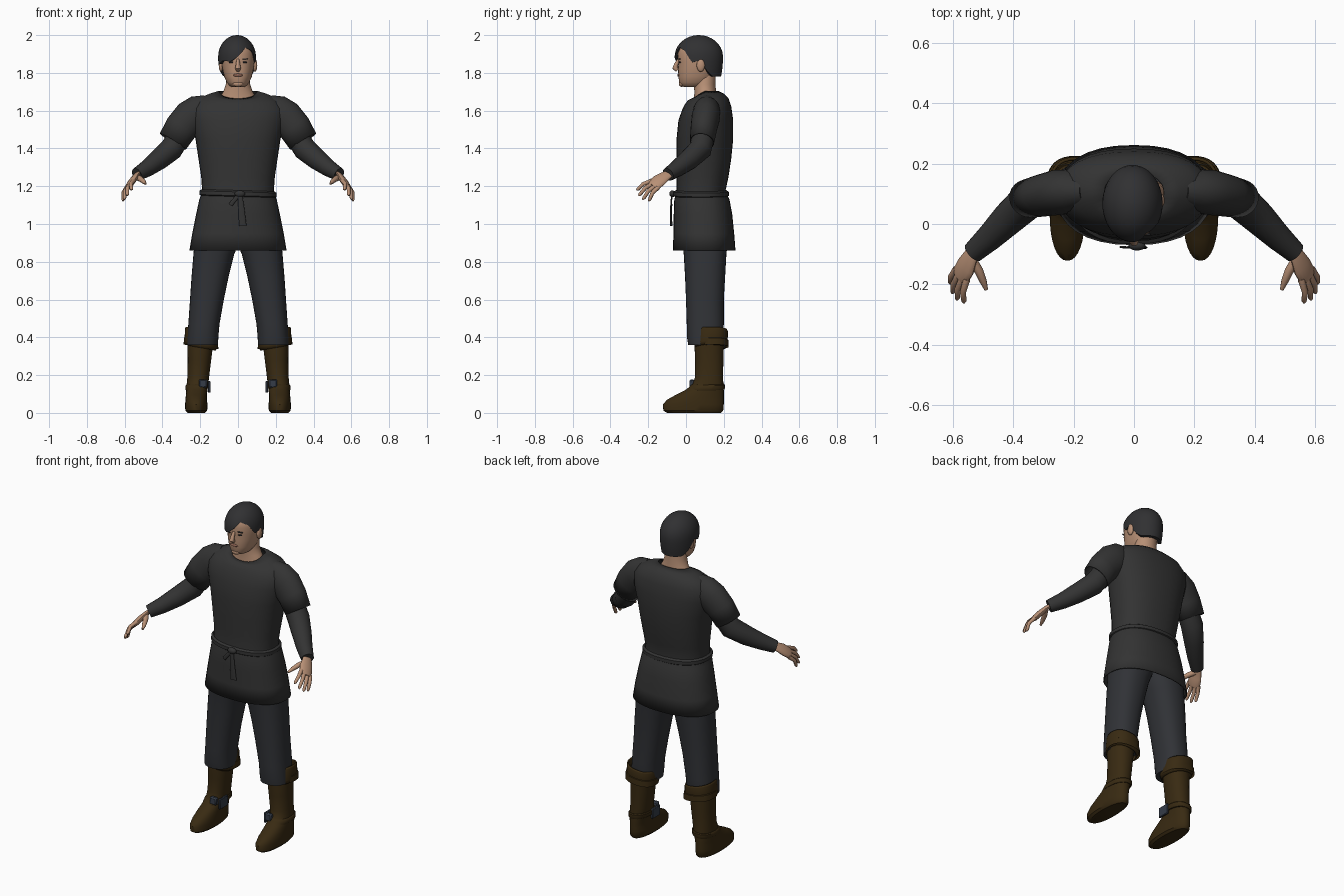
import bpy, bmesh, math
from mathutils import Vector

if "Cube" in bpy.data.objects:
    bpy.data.objects.remove(bpy.data.objects["Cube"], do_unlink=True)


def material(name, rgb):
    m = bpy.data.materials.new(name)
    m.use_nodes = True
    m.diffuse_color = (*rgb, 1)
    m.node_tree.nodes["Principled BSDF"].inputs["Base Color"].default_value = (*rgb, 1)
    return m


CLOTH = material("charcoal cloth", (0.033, 0.033, 0.033))
TROUSER = material("slate trousers", (0.030, 0.032, 0.037))
HAIR = material("black hair", (0.030, 0.030, 0.032))
SKIN = material("tan skin", (0.48, 0.28, 0.18))
LIP = material("lip brown", (0.28, 0.13, 0.09))
LEATHER = material("dark leather", (0.040, 0.023, 0.006))
METAL = material("blue grey buckle", (0.035, 0.045, 0.065))
parts = []


def finish(name, bm, mat, mirror=False, thick=0):
    bmesh.ops.recalc_face_normals(bm, faces=bm.faces[:])
    me = bpy.data.meshes.new(name)
    bm.to_mesh(me)
    bm.free()
    me.materials.append(mat)
    ob = bpy.data.objects.new(name, me)
    bpy.context.collection.objects.link(ob)
    if thick:
        s = ob.modifiers.new("thickness", "SOLIDIFY")
        s.thickness, s.offset = thick, -1
    if mirror:
        ob.modifiers.new("mirror", "MIRROR")
    parts.append(ob)
    return ob


def loft(name, rings, mat, caps=(True, True), **kw):
    """Skin a list of closed point rings."""
    bm = bmesh.new()
    loops = [[bm.verts.new(p) for p in ring] for ring in rings]
    n = len(loops[0])
    for a, b in zip(loops, loops[1:]):
        for i in range(n):
            j = (i + 1) % n
            bm.faces.new((a[i], a[j], b[j], b[i]))
    for on, loop in zip(caps, (loops[0], loops[-1])):
        if on:
            bm.faces.new(loop)
    return finish(name, bm, mat, **kw)


def stack(name, rows, mat, power=2.3, seg=32, tilt_x=0, **kw):
    """Horizontal rings: z, x0, x1, y0, y1 and an optional drop of the front."""
    def bend(v):
        return math.copysign(abs(v) ** (2 / power), v)
    rings = []
    for z, x0, x1, y0, y1, *drop in rows:
        ring = []
        for k in range(seg):
            a = math.tau * k / seg
            c, s = math.cos(a), math.sin(a)
            dz = (drop[0] if drop else 0) * min(0, s) + tilt_x * c
            ring.append(((x0 + x1) / 2 + (x1 - x0) / 2 * bend(c),
                         (y0 + y1) / 2 + (y1 - y0) / 2 * bend(s), z + dz))
        rings.append(ring)
    return loft(name, rings, mat, **kw)


def tube(name, pts, mat, side=(0, 1, 0), flat=1.0, seg=16, **kw):
    """Rings along a path of x, y, z, radius; flat scales across the side axis."""
    ps = [Vector(p[:3]) for p in pts]
    rings = []
    for i, p in enumerate(ps):
        t = (ps[min(i + 1, len(ps) - 1)] - ps[max(i - 1, 0)]).normalized()
        u = Vector(side)
        u = (u - t * u.dot(t)).normalized()
        v = t.cross(u) * flat
        angles = [math.tau * k / seg for k in range(seg)]
        rings.append([p + pts[i][3] * (u * math.cos(a) + v * math.sin(a)) for a in angles])
    return loft(name, rings, mat, **kw)


def blob(name, loc, size, mat, **kw):
    bm = bmesh.new()
    bmesh.ops.create_uvsphere(bm, u_segments=16, v_segments=10, radius=1)
    for v in bm.verts:
        v.co = Vector(loc) + Vector([a * b for a, b in zip(v.co, size)])
    return finish(name, bm, mat, **kw)


def block(name, loc, size, mat, **kw):
    bm = bmesh.new()
    bmesh.ops.create_cube(bm, size=1)
    for v in bm.verts:
        v.co = Vector(loc) + Vector([a * b for a, b in zip(v.co, size)])
    bmesh.ops.bevel(bm, geom=bm.edges[:], offset=min(size) * 0.25, segments=1, affect='EDGES')
    return finish(name, bm, mat, **kw)


# Tunic body and flared skirt
tunic = [(1.705, .10, .035, .17, .04), (1.69, .15, .01, .20, .035), (1.665, .21, -.005, .225, .03),
         (1.62, .25, -.02, .24, .015), (1.55, .25, -.04, .25), (1.45, .225, -.05, .25),
         (1.35, .21, -.05, .24), (1.25, .195, -.05, .225), (1.18, .19, -.05, .21),
         (1.165, .19, -.052, .212), (1.13, .205, -.062, .23), (1.05, .222, -.065, .245),
         (.95, .242, -.066, .255), (.86, .257, -.07, .262)]
stack("tunic", [(z, -x, x, *r) for z, x, *r in tunic], CLOTH, caps=(False, False), thick=.006)

# Belt with knot and hanging ends
stack("belt", [(z, -.19 - g, .19 + g, -.052 - g, .212 + g)
               for z, g in ((1.145, .008), (1.15, .015), (1.17, .015), (1.178, .003))],
      CLOTH, tilt_x=-.006, caps=(False, False))
blob("belt_knot", (.01, -.072, 1.16), (.028, .016, .018), CLOTH)
tube("belt_end_long", [(.01, -.075, 1.16, .012), (.018, -.08, 1.08, .016), (.025, -.078, .99, .02)],
     CLOTH, side=(1, 0, 0), flat=.3)
tube("belt_end_short", [(.01, -.075, 1.16, .01), (-.025, -.078, 1.12, .011), (-.04, -.076, 1.10, .011)],
     CLOTH, side=(1, 0, 0), flat=.35)

# Sleeves and forearms
tube("short_sleeves", [(.15, .11, 1.63, .06), (.20, .11, 1.60, .088), (.25, .105, 1.565, .094),
                       (.30, .095, 1.51, .088), (.345, .085, 1.437, .081)],
     CLOTH, side=(1, 0, .6), flat=.8, seg=24, caps=(True, False), thick=.006, mirror=True)
tube("forearm_sleeves", [(.30, .095, 1.48, .06), (.355, .075, 1.395, .062), (.42, .015, 1.34, .055),
                         (.48, -.045, 1.295, .045), (.535, -.095, 1.262, .036)],
     CLOTH, side=(1, 0, 1), mirror=True)

# Hands
across = Vector((.035, .035, -.035))
tube("palms", [(.52, -.08, 1.272, .026), (.54, -.105, 1.257, .03), (.557, -.14, 1.232, .04),
               (.573, -.168, 1.208, .039), (.578, -.178, 1.20, .032)],
     SKIN, side=across, flat=.42, mirror=True)
tips = [(.565, -.262, 1.18), (.588, -.252, 1.15), (.603, -.23, 1.13), (.61, -.198, 1.122)]
for finger, k, tip in zip(("index", "middle", "ring", "little"), (-.8, -.27, .27, .8), tips):
    root = Vector((.572, -.166, 1.21)) + across * k * .62
    end = Vector(tip)
    mid = root.lerp(end, .5) + Vector((.008, -.004, .008))
    tube(finger + "_fingers", [(*root, .012), (*mid, .0105), (*root.lerp(end, .9), .009), (*end, .004)],
         SKIN, side=across, seg=10, mirror=True)
tube("thumbs", [(.54, -.115, 1.25, .016), (.515, -.155, 1.238, .015), (.50, -.19, 1.225, .012),
                (.49, -.218, 1.213, .006)], SKIN, side=across, seg=10, mirror=True)

# Neck and head
stack("neck", [(1.60, -.11, .11, .04, .16), (1.665, -.10, .10, .042, .16), (1.70, -.078, .078, .045, .16),
               (1.74, -.064, .064, .04, .155), (1.82, -.06, .06, .04, .16)], SKIN, power=2)
head = [(1.724, .03, -.005, .08), (1.732, .045, -.028, .11), (1.75, .06, -.036, .13),
        (1.78, .073, -.04, .15), (1.82, .082, -.042, .17), (1.86, .088, -.040, .18),
        (1.90, .088, -.045, .18), (1.94, .078, -.035, .165), (1.975, .045, .01, .12)]
stack("head", [(z, -x, x, y0, y1) for z, x, y0, y1 in head], SKIN, power=2.2)
tube("nose", [(0, -.038, 1.87, .008), (0, -.052, 1.845, .011), (0, -.058, 1.826, .015),
              (0, -.045, 1.815, .012)], SKIN, side=(1, 0, 0), seg=12)
blob("ears", (.09, .078, 1.84), (.012, .022, .034), SKIN, mirror=True)
blob("chin", (0, -.022, 1.742), (.028, .016, .016), SKIN)
blob("lips", (0, -.039, 1.788), (.026, .007, .008), LIP)
blob("eyes", (.035, -.032, 1.856), (.014, .006, .005), HAIR, mirror=True)
block("eyebrows", (.036, -.034, 1.874), (.036, .009, .007), HAIR, mirror=True)

# Hair cap whose lower edge follows a swept fringe, sideburns and nape
hairline = [(0, 1.865), (25, 1.80), (40, 1.78), (140, 1.78), (155, 1.80), (180, 1.865), (200, 1.845),
            (220, 1.865), (250, 1.86), (272, 1.885), (300, 1.935), (325, 1.915), (343, 1.855), (360, 1.865)]


def hair_edge(deg):
    for (a, za), (b, zb) in zip(hairline, hairline[1:]):
        if a <= deg <= b:
            return za + (zb - za) * (deg - a) / (b - a)


def hair_ring(t, inset=0):
    ring = []
    for k in range(48):
        a = math.tau * k / 48
        low = hair_edge(math.degrees(a))
        z = low + (2.0 - low) * math.sin(t * math.pi / 2)
        h = (z - 1.885) / .115
        r = math.sqrt(max(0, 1 - h * h)) if h > 0 else 1 - .1 * h * h
        r = max(r, .01) - inset
        ring.append((-.005 + .1 * r * math.cos(a), .068 + .128 * r * math.sin(a), z))
    return ring


loft("hair", [hair_ring(0, .15)] + [hair_ring(i / 12) for i in range(13)], HAIR, caps=(False, True))

# Trousers
stack("trouser_legs", [(1.08, -.005, .19, -.03, .19), (.90, -.005, .23, -.02, .22),
                       (.84, .02, .236, -.012, .214), (.72, .05, .246, -.005, .207),
                       (.60, .075, .254, .0, .20), (.47, .098, .263, .004, .20),
                       (.40, .104, .268, .005, .198), (.36, .106, .27, .012, .19)],
      TROUSER, mirror=True)

# Boots: foot and shaft, folded cuff, lower flap
stack("boots", [(0, .175, .268, -.10, .185), (.012, .163, .279, -.12, .197), (.045, .162, .28, -.122, .2),
                (.07, .164, .278, -.10, .2), (.095, .164, .276, -.055, .2), (.12, .162, .274, -.005, .2),
                (.15, .158, .272, .035, .198), (.19, .153, .268, .048, .196), (.28, .142, .266, .048, .198),
                (.36, .132, .268, .045, .2), (.42, .122, .27, .05, .2)], LEATHER, power=2.2, mirror=True)
stack("boot_cuffs", [(.345, .118, .280, .045, .212), (.365, .108, .284, .045, .22),
                     (.43, .110, .280, .05, .222), (.44, .114, .277, .055, .218)],
      LEATHER, tilt_x=.016, caps=(False, False), thick=.008, mirror=True)
stack("cuff_flaps", [(.35, .104, .288, .06, .226), (.385, .106, .286, .06, .224), (.39, .115, .278, .065, .216)],
      LEATHER, tilt_x=.012, caps=(False, False), mirror=True)

# Ankle straps and buckles on the inner side
stack("ankle_straps", [(.125, .155, .276, .01, .203), (.13, .151, .279, .012, .206),
                       (.15, .150, .277, .03, .205), (.155, .154, .272, .04, .2)],
      LEATHER, tilt_x=-.006, mirror=True)
block("buckles", (.152, .075, .138), (.014, .075, .062), METAL, mirror=True)
block("buckle_tongues", (.185, .032, .155), (.045, .026, .045), METAL, mirror=True)

# Smooth shading with crisp edges
bpy.ops.object.select_all(action='DESELECT')
for ob in parts:
    ob.select_set(True)
bpy.context.view_layer.objects.active = parts[0]
bpy.ops.object.shade_smooth_by_angle(angle=math.radians(40))
